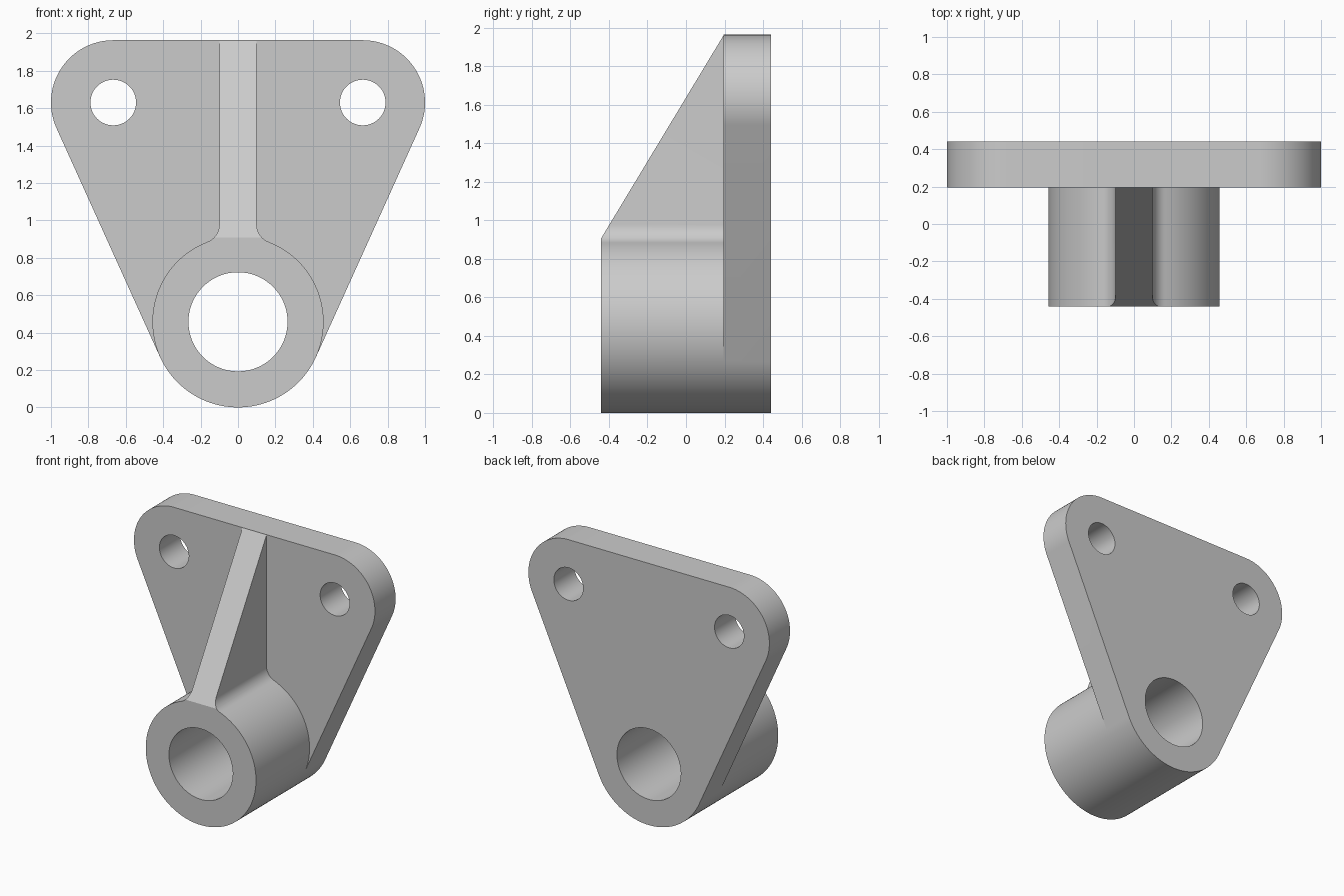
import bpy, bmesh
from math import sin, cos, acos, atan2, sqrt, pi
from mathutils import Vector

if "Cube" in bpy.data.objects:
    bpy.data.objects.remove(bpy.data.objects["Cube"])

FRONT, FACE, BACK = -0.44, 0.195, 0.44      # y of boss front, plate face, plate back
R, BORE = 0.4575, 0.265                     # boss radius and bore
EX, EZ, ER, BOLT = 0.667, 1.63, 0.333, 0.122  # plate corners and bolt holes
TOP = EZ + ER
RIB, FIL = 0.1, 0.1                         # rib half width, fillet radius


def arc(cx, cz, r, a0, a1, n):
    return [(cx + r * cos(a0 + (a1 - a0) * i / n),
             cz + r * sin(a0 + (a1 - a0) * i / n)) for i in range(n + 1)]


def mirrored(half):
    return half + [(-x, z) for x, z in reversed(half) if abs(x) > 1e-5]


def extrude(name, pts, y0, y1, plane=None):
    bm = bmesh.new()
    face = bm.faces.new([bm.verts.new((x, y0, z)) for x, z in pts])
    new = bmesh.ops.extrude_face_region(bm, geom=[face], use_keep_orig=True)["geom"]
    bmesh.ops.translate(bm, vec=(0, y1 - y0, 0),
                        verts=[v for v in new if isinstance(v, bmesh.types.BMVert)])
    if plane:
        cut = bmesh.ops.bisect_plane(bm, geom=bm.verts[:] + bm.edges[:] + bm.faces[:],
                                     plane_co=plane[0], plane_no=plane[1],
                                     clear_outer=True)["geom_cut"]
        bmesh.ops.holes_fill(bm, edges=[e for e in bm.edges if e.is_boundary], sides=0)
    bmesh.ops.recalc_face_normals(bm, faces=bm.faces[:])
    me = bpy.data.meshes.new(name)
    bm.to_mesh(me)
    bm.free()
    ob = bpy.data.objects.new(name, me)
    bpy.context.collection.objects.link(ob)
    return ob


def combine(target, other, op):
    other.hide_render = True
    mod = target.modifiers.new(op, 'BOOLEAN')
    mod.operation, mod.solver, mod.object = op, 'EXACT', other
    bpy.context.view_layer.objects.active = target
    bpy.ops.object.modifier_apply(modifier=mod.name)
    bpy.data.objects.remove(other)


# Plate: three circles joined by tangent lines
tan = atan2(EZ - R, EX) - acos((R - ER) / sqrt(EX**2 + (EZ - R)**2))
bottom = arc(0, R, R, -pi / 2, tan, 24)
bracket = extrude("bracket", mirrored(bottom + arc(EX, EZ, ER, tan, pi / 2, 36)), FACE, BACK)

# Boss and rib share one filleted profile, cut by the sloping rib face
fz = R + sqrt((R + FIL)**2 - (RIB + FIL)**2)
fa = atan2(fz - R, RIB + FIL)
half = (bottom + arc(0, R, R, tan, fa, 32)[1:]
        + arc(RIB + FIL, fz, FIL, fa + pi, pi, 12)[1:] + [(RIB, 2.2)])
slope = Vector((0, FACE - FRONT, TOP - 0.003 - 0.907))
boss = extrude("boss_and_rib", mirrored(half), FRONT, FACE,
               ((0, FRONT, 0.907), (0, -slope.z, slope.y)))
combine(bracket, boss, 'UNION')

# Bore and bolt holes
for x, z, r in ((0, R, BORE), (EX, EZ, BOLT), (-EX, EZ, BOLT)):
    hole = extrude("hole_cutter", arc(x, z, r, 0, 2 * pi * 63 / 64, 63), -1, 1)
    combine(bracket, hole, 'DIFFERENCE')

bpy.ops.object.select_all(action='DESELECT')
bracket.select_set(True)
bpy.context.view_layer.objects.active = bracket
bpy.ops.object.shade_smooth_by_angle(angle=0.5)
